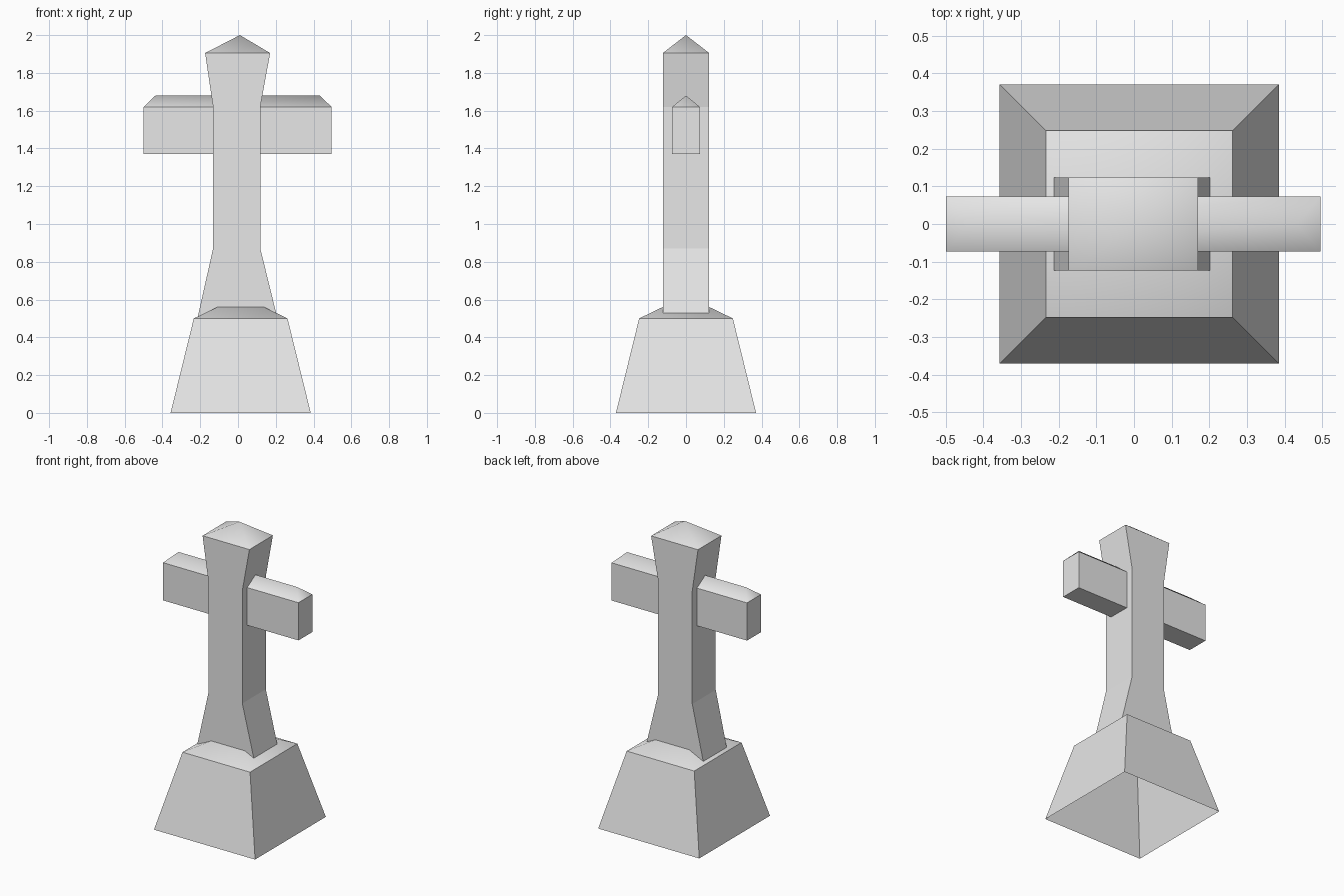
import bpy
import bmesh

cube = bpy.data.objects.get("Cube")
if cube:
    bpy.data.objects.remove(cube, do_unlink=True)

# Single stone colour
stone = bpy.data.materials.new("grey stone")
stone.use_nodes = True
colour = (0.8, 0.8, 0.8, 1.0)
stone.diffuse_color = colour
stone.node_tree.nodes["Principled BSDF"].inputs["Base Color"].default_value = colour


def loft(name, rings, closed_bottom=False):
    """Skin rectangles (centre x, half width, half depth, z) from bottom to top.
    The last one collapses to a point or ridge and forms a smooth-shaded roof."""
    bm = bmesh.new()
    loops = []
    for cx, hx, hy, z in rings:
        corners = ((-1, -1), (1, -1), (1, 1), (-1, 1))
        loops.append([bm.verts.new((cx + sx * hx, sy * hy, z)) for sx, sy in corners])
    if closed_bottom:
        bm.faces.new(loops[0][::-1])
    for level, (low, high) in enumerate(zip(loops, loops[1:])):
        for i in range(4):
            j = (i + 1) % 4
            face = bm.faces.new((low[i], low[j], high[j], high[i]))
            face.smooth = level == len(loops) - 2
    # Keep the roof rim crisp
    for vert, following in zip(loops[-2], loops[-2][1:] + loops[-2][:1]):
        bm.edges.get((vert, following)).smooth = False
    bmesh.ops.remove_doubles(bm, verts=bm.verts[:], dist=0.0001)
    mesh = bpy.data.meshes.new(name)
    bm.to_mesh(mesh)
    bm.free()
    mesh.materials.append(stone)
    obj = bpy.data.objects.new(name, mesh)
    bpy.context.collection.objects.link(obj)
    return obj


# Tapered plinth, open underneath, with a low pyramid top
loft("plinth", [
    (0.014, 0.371, 0.371, 0),
    (0.014, 0.248, 0.248, 0.5),
    (0.014, 0, 0, 0.62),
])

# Upright shaft flaring at foot and head, with a pointed top
loft("shaft", [
    (-0.003, 0.212, 0.123, 0.5),
    (-0.007, 0.125, 0.123, 0.87),
    (-0.007, 0.125, 0.123, 1.62),
    (-0.002, 0.172, 0.123, 1.905),
    (0.01, 0, 0, 2),
])

# Crossbar with a hipped ridge
loft("crossbar", [
    (-0.002, 0.497, 0.073, 1.37),
    (-0.002, 0.497, 0.073, 1.62),
    (-0.002, 0.435, 0, 1.68),
], closed_bottom=True)
